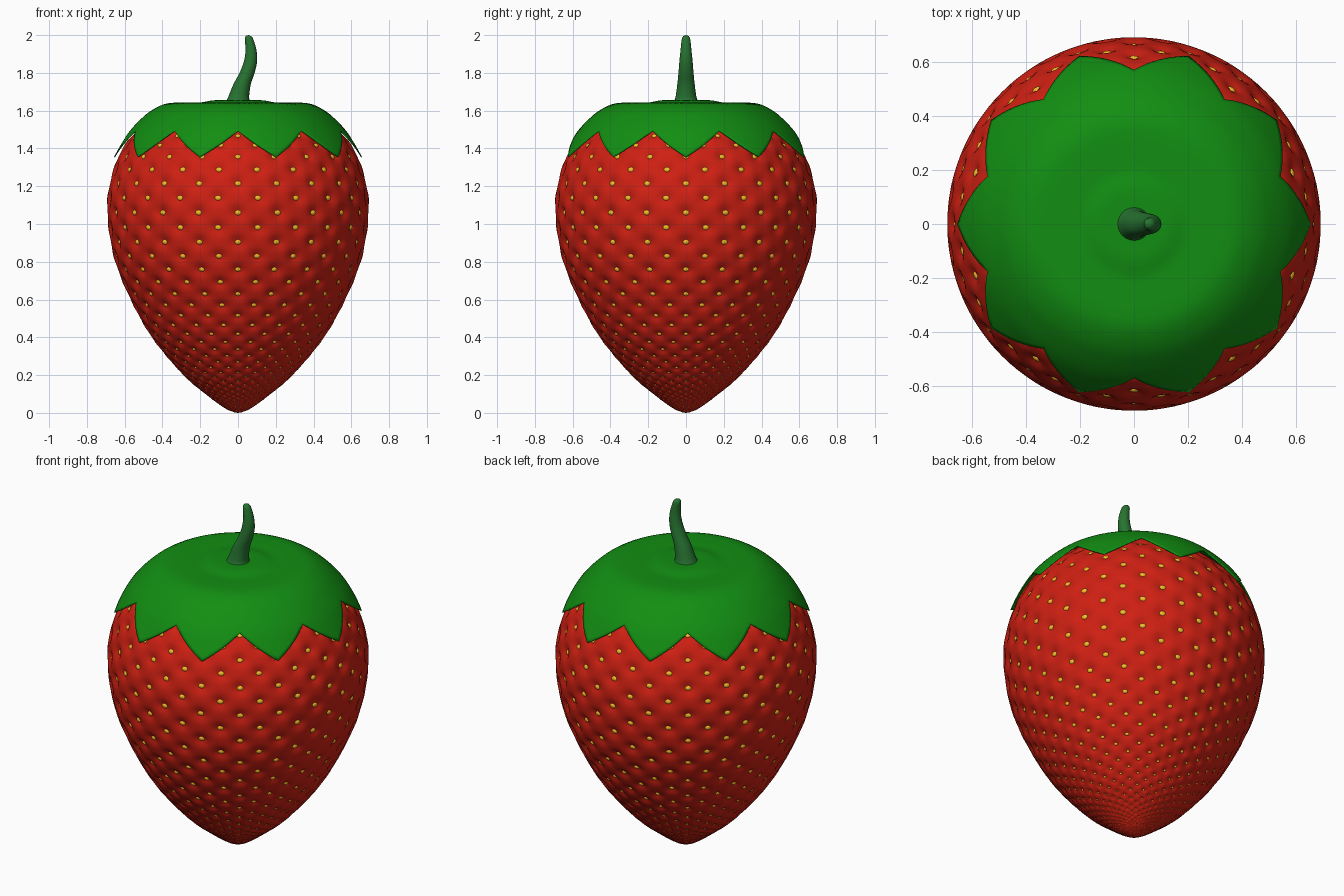
import bpy, bmesh
from math import sin, cos, pi, exp, hypot
from mathutils import Vector, Matrix

if "Cube" in bpy.data.objects:
    bpy.data.objects.remove(bpy.data.objects["Cube"])

COLS = 20          # seeds per ring
ROW = 0.116        # seed row spacing relative to the radius


def spline(points, n):
    """Catmull-Rom curve through the points, n samples per span."""
    p = [Vector(q) for q in points]
    p = [2 * p[0] - p[1]] + p + [2 * p[-1] - p[-2]]
    out = []
    for i in range(1, len(p) - 2):
        a, b, c, d = p[i - 1:i + 3]
        for k in range(n):
            t = k / n
            out.append(0.5 * (2 * b + (c - a) * t + (2 * a - 5 * b + 4 * c - d) * t * t
                              + (3 * b - a - 3 * c + d) * t ** 3))
    return out + [p[-2]]


def finish(bm, name, color):
    bmesh.ops.recalc_face_normals(bm, faces=bm.faces)
    for f in bm.faces:
        f.smooth = True
    me = bpy.data.meshes.new(name)
    bm.to_mesh(me)
    bm.free()
    ob = bpy.data.objects.new(name, me)
    bpy.context.collection.objects.link(ob)
    mat = bpy.data.materials.new(name)
    mat.diffuse_color = (*color, 1)
    mat.use_nodes = True
    mat.node_tree.nodes["Principled BSDF"].inputs["Base Color"].default_value = mat.diffuse_color
    me.materials.append(mat)
    return ob


def skin(bm, rings, start=None, end=None):
    """Join closed rings of points, with optional pole points."""
    vs = [[bm.verts.new(p) for p in r] for r in rings]
    n = len(vs[0])
    for a, b in zip(vs, vs[1:]):
        for i in range(n):
            j = (i + 1) % n
            bm.faces.new((a[i], a[j], b[j], b[i]))
    for pole, r in ((start, vs[0]), (end, vs[-1])):
        if pole:
            c = bm.verts.new(pole)
            for i in range(n):
                bm.faces.new((c, r[i], r[(i + 1) % n]))


# Fruit profile, top to tip, as (radius, z)
prof = spline([(0.08, 1.61), (0.25, 1.615), (0.37, 1.605), (0.46, 1.56), (0.54, 1.49),
               (0.60, 1.42), (0.65, 1.32), (0.683, 1.2), (0.694, 1.1), (0.683, 0.95),
               (0.645, 0.78), (0.56, 0.58), (0.45, 0.39), (0.29, 0.2), (0.16, 0.09),
               (0.07, 0.025), (0.02, 0.003)], 80)

# Row coordinate along the profile: spacing follows the radius
rows = [0.0]
for a, b in zip(prof, prof[1:]):
    rows.append(rows[-1] + hypot(*(b - a)) / (ROW * (a.x + b.x) / 2))
zero = next(v for v, p in zip(rows, prof) if p.y < 1.06)
rows = [v - zero for v in rows]


def at(v):
    """Profile point and outward normal at row coordinate v."""
    i = max(1, min(len(rows) - 2, next((k for k, w in enumerate(rows) if w >= v), len(rows))))
    t = (v - rows[i - 1]) / (rows[i] - rows[i - 1])
    d = (prof[i + 1] - prof[i - 1]).normalized()
    return prof[i - 1].lerp(prof[i], t), Vector((-d.y, d.x))


def dimple(a, v):
    h = 0
    for par in (0, 1):
        da = a - par / 2
        da -= round(da)
        dv = (v - par) / 2
        dv = (dv - round(dv)) * 2 * 0.37
        h += exp(-(da * da + dv * dv) / 0.022)
    return h


# Fruit body with a dimple for every seed
SEG = COLS * 10
rings = []
v = rows[0]
while v < rows[-1]:
    p, n = at(v)
    ring = []
    for i in range(SEG):
        th = 2 * pi * i / SEG - pi / 2
        q = p - n * (0.032 * p.x * dimple(i * COLS / SEG, v)) if p.y < 1.55 else p
        ring.append((q.x * cos(th), q.x * sin(th), q.y))
    rings.append(ring)
    v += 0.2
bm = bmesh.new()
skin(bm, rings, (0, 0, 1.6), (0, 0, 0))
finish(bm, "fruit_body", (0.62, 0.014, 0.006))

# Seeds, staggered row by row
bm = bmesh.new()
for v in range(int(rows[0]), int(rows[-1])):
    p, n = at(v)
    if p.y > 1.5 or p.x < 0.04:
        continue
    for c in range(COLS):
        th = 2 * pi * (c + (v % 2) / 2) / COLS - pi / 2
        out = Vector((n.x * cos(th), n.x * sin(th), n.y))
        side = Vector((-sin(th), cos(th), 0))
        up = out.cross(side)
        r = p.x - 0.03 * p.x * n.x
        pos = Vector((r * cos(th), r * sin(th), p.y - 0.03 * p.x * n.y))
        m = Matrix((side, up, out)).transposed().to_4x4()
        s = Matrix.Diagonal((0.029 * p.x, 0.022 * p.x, 0.016 * p.x, 1))
        bmesh.ops.create_icosphere(bm, subdivisions=2, radius=1,
                                   matrix=Matrix.Translation(pos) @ m @ s)
finish(bm, "seeds", (0.9, 0.5, 0.02))

# Leaf cap with ten points
cap = spline([(0.03, 1.655), (0.13, 1.655), (0.2, 1.643), (0.28, 1.643), (0.38, 1.637), (0.46, 1.6),
              (0.52, 1.55), (0.575, 1.49), (0.62, 1.42), (0.657, 1.355)], 20)
notch = next(i for i, p in enumerate(cap) if p.x > 0.572)
SEG, N = 160, 30
rings = []
for k in range(N + 1):
    ring = []
    for i in range(SEG):
        saw = abs((i * 10 / SEG + 0.5) % 1 - 0.5) * 2     # 0 at a tip, 1 at a notch
        end = len(cap) - 1 - saw * (len(cap) - 1 - notch)
        x = end * k / N
        j = min(int(x), len(cap) - 2)
        p = cap[j].lerp(cap[j + 1], x - j)
        th = 2 * pi * i / SEG
        ring.append((p.x * cos(th), p.x * sin(th), p.y))
    rings.append(ring)
bm = bmesh.new()
skin(bm, rings, (0, 0, 1.655))
ob = finish(bm, "leaf_cap", (0.006, 0.27, 0.006))
mod = ob.modifiers.new("thickness", 'SOLIDIFY')
mod.thickness = 0.006

# Curved tapering stem: (x, z, radius)
path = spline([(0, 1.64, 0.07), (0.003, 1.67, 0.056), (0.022, 1.74, 0.046), (0.048, 1.8, 0.04),
               (0.066, 1.86, 0.035), (0.069, 1.92, 0.029), (0.058, 1.98, 0.022),
               (0.055, 1.995, 0.014)], 6)
bm = bmesh.new()
skin(bm, [[(x + r * cos(2 * pi * i / 24), r * sin(2 * pi * i / 24), z) for i in range(24)]
          for x, z, r in path], (0, 0, 1.64), (0.055, 0, 2.0))
finish(bm, "stem", (0.02, 0.17, 0.03))
